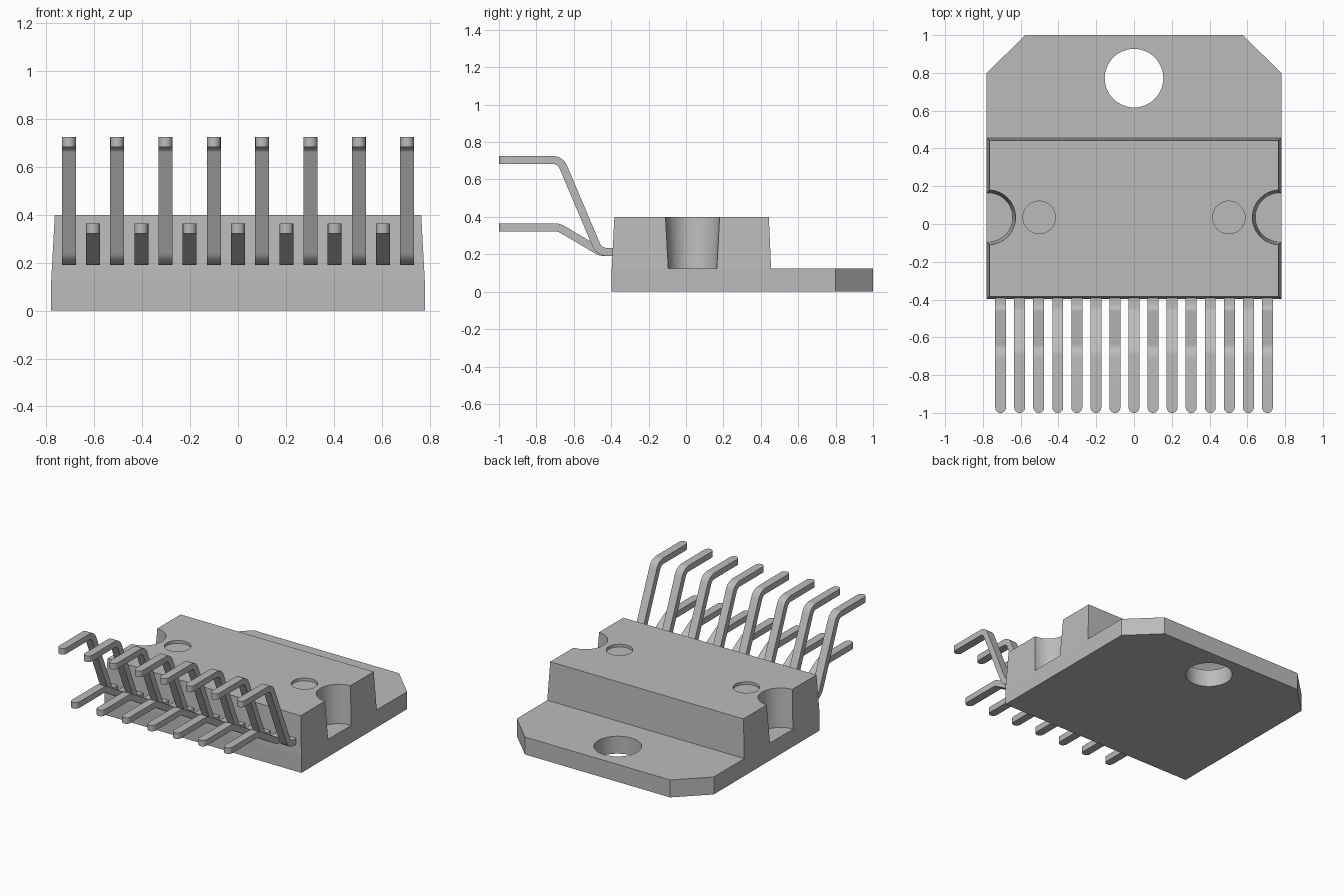
import bpy, bmesh, math
from mathutils import Vector

cube = bpy.data.objects.get("Cube")
if cube:
    bpy.data.objects.remove(cube, do_unlink=True)

# One plain grey for the whole part
grey = bpy.data.materials.new("light_grey")
grey.use_nodes = True
GREY = (0.5, 0.5, 0.5, 1)
grey.diffuse_color = GREY
grey.node_tree.nodes["Principled BSDF"].inputs["Base Color"].default_value = GREY


def loft(name, rings):
    """Skin a closed solid through rings that have the same point count."""
    bm = bmesh.new()
    loops = [[bm.verts.new(p) for p in ring] for ring in rings]
    n = len(loops[0])
    for a, b in zip(loops, loops[1:]):
        for i in range(n):
            j = (i + 1) % n
            bm.faces.new((a[i], a[j], b[j], b[i]))
    bm.faces.new(loops[0])
    bm.faces.new(loops[-1])
    bmesh.ops.recalc_face_normals(bm, faces=bm.faces)
    mesh = bpy.data.meshes.new(name)
    bm.to_mesh(mesh)
    bm.free()
    mesh.materials.append(grey)
    obj = bpy.data.objects.new(name, mesh)
    bpy.context.collection.objects.link(obj)
    return obj


def select(obj):
    bpy.ops.object.select_all(action='DESELECT')
    obj.select_set(True)
    bpy.context.view_layer.objects.active = obj


def smooth(obj):
    select(obj)
    bpy.ops.object.shade_smooth_by_angle(angle=math.radians(30))


def circle(x, y, z, r, n=64):
    return [(x + r * math.cos(2 * math.pi * i / n),
             y + r * math.sin(2 * math.pi * i / n), z) for i in range(n)]


def drill(obj, x, y, z0, r0, z1, r1):
    """Cut a round or tapered hole."""
    cutter = loft("cutter", [circle(x, y, z0, r0), circle(x, y, z1, r1)])
    cutter.hide_render = True
    mod = obj.modifiers.new("hole", 'BOOLEAN')
    mod.operation, mod.solver, mod.object = 'DIFFERENCE', 'EXACT', cutter
    select(obj)
    bpy.ops.object.modifier_apply(modifier=mod.name)
    bpy.data.objects.remove(cutter, do_unlink=True)


# Mounting plate with clipped rear corners and a screw hole
half = [(0.78, -0.397), (0.78, 0.8), (0.575, 1.0)]
outline = half + [(-x, y) for x, y in reversed(half)]
plate = loft("mounting_plate", [[(x, y, z) for x, y in outline] for z in (0, 0.125)])
drill(plate, 0, 0.772, -0.1, 0.155, 0.3, 0.155)
smooth(plate)


# Tapered body with side notches and two round dimples
def rect(hx, y0, y1, z):
    return [(-hx, y0, z), (hx, y0, z), (hx, y1, z), (-hx, y1, z)]


body = loft("body", [rect(0.78, -0.397, 0.455, 0.125), rect(0.765, -0.383, 0.443, 0.4)])
for side in (-1, 1):
    drill(body, side * 0.772, 0.035, 0.1, 0.1286, 0.5, 0.1505)
    drill(body, side * 0.502, 0.035, 0.38, 0.086, 0.5, 0.086)
smooth(body)

# Bent leads: a flat strip swept along a filleted path, with a rounded tip
HALF_W, HALF_T, TIP = 0.029, 0.0215, -1.0


def fillet(points, radius, steps=8):
    pts = [Vector(p) for p in points]
    path = [pts[0]]
    for a, b, c in zip(pts, pts[1:], pts[2:]):
        u, v = (a - b).normalized(), (c - b).normalized()
        angle = u.angle(v)
        centre = b + (u + v).normalized() * radius / math.sin(angle / 2)
        reach = radius / math.tan(angle / 2)
        p, q = b + u * reach - centre, b + v * reach - centre
        sweep = p.angle(q)
        for i in range(steps + 1):
            t = i / steps
            path.append(centre + (p * math.sin((1 - t) * sweep)
                                  + q * math.sin(t * sweep)) / math.sin(sweep))
    return path


def lead(name, x, corners):
    path = [(p, HALF_W) for p in fillet(corners, 0.06)]
    z_end = corners[-1][1]
    for deg in (0, 20, 40, 55, 68, 80):
        a = math.radians(deg)
        y = TIP + HALF_W * (1 - math.sin(a) / math.sin(math.radians(80)))
        path.append((Vector((y, z_end)), HALF_W * math.cos(a)))
    rings = []
    for i, (p, w) in enumerate(path):
        before, after = path[max(i - 1, 0)][0], path[min(i + 1, len(path) - 1)][0]
        d = (after - before).normalized()
        n = Vector((-d.y, d.x)) * HALF_T
        rings.append([(x + sx * w, p.x + s * n.x, p.y + s * n.y)
                      for sx, s in ((-1, -1), (1, -1), (1, 1), (-1, 1))])
    smooth(loft(name, rings))


TIP_START = TIP + HALF_W + 0.01
upper = [(-0.36, 0.213), (-0.464, 0.213), (-0.672, 0.704), (TIP_START, 0.704)]
lower = [(-0.36, 0.213), (-0.458, 0.213), (-0.678, 0.343), (TIP_START, 0.343)]
for i in range(15):
    tall = i % 2 == 0
    lead(("upper_lead_" if tall else "lower_lead_") + str(i // 2 + 1),
         (i - 7) * 0.1009, upper if tall else lower)
